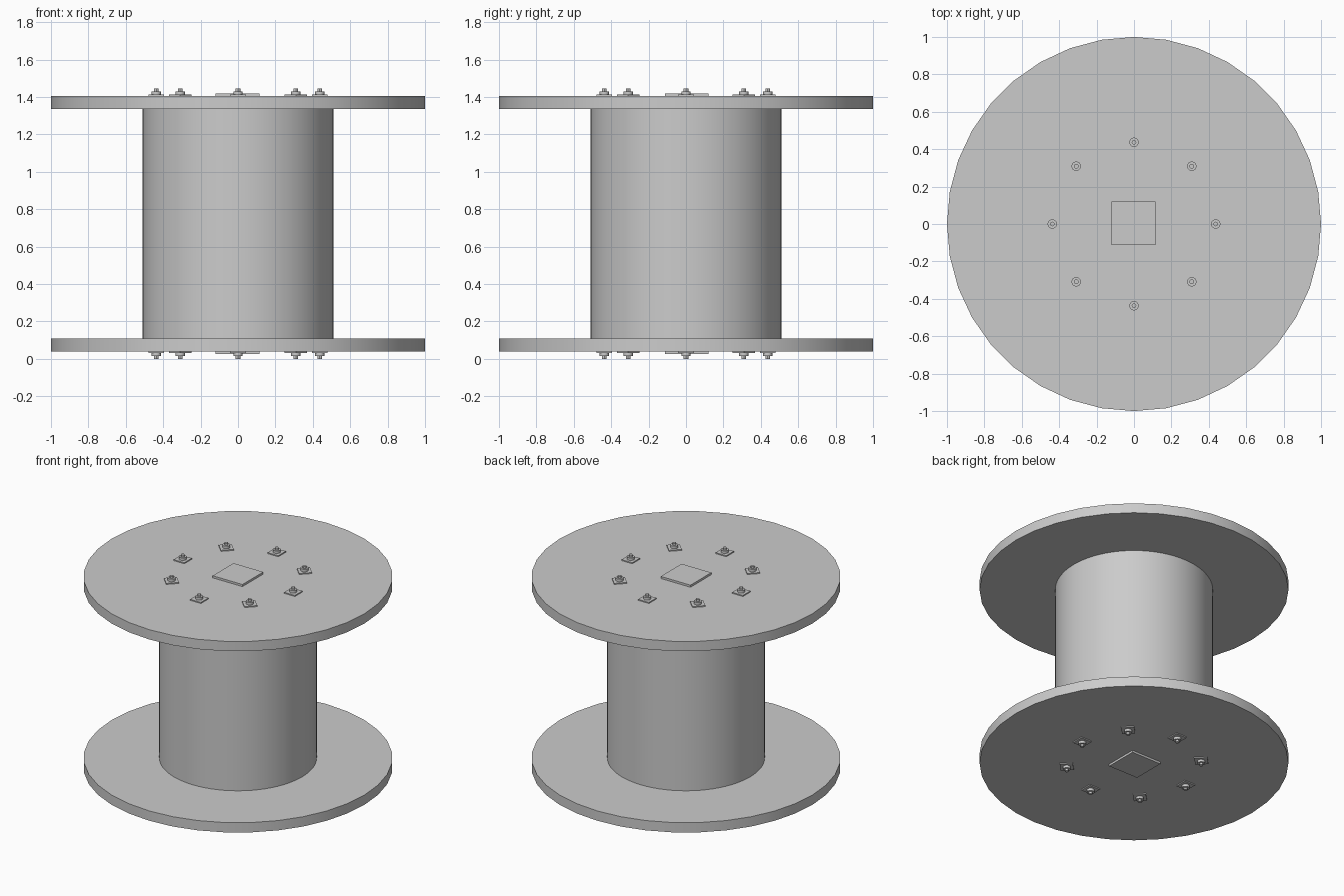
import bpy
import math

cube = bpy.data.objects.get("Cube")
if cube:
    bpy.data.objects.remove(cube, do_unlink=True)

GREY = (0.6, 0.6, 0.6, 1)
steel = bpy.data.materials.new("grey")
steel.use_nodes = True
steel.diffuse_color = GREY
steel.node_tree.nodes["Principled BSDF"].inputs["Base Color"].default_value = GREY

MIDDLE = 0.7225  # mirror plane between the two flanges


def finish(name):
    ob = bpy.context.object
    ob.name = name
    ob.data.materials.append(steel)
    return ob


def cylinder(name, radius, low, high, x=0, y=0, sides=36):
    bpy.ops.mesh.primitive_cylinder_add(vertices=sides, radius=radius, depth=high - low,
                                        location=(x, y, (low + high) / 2))
    ob = finish(name)
    bpy.ops.object.shade_smooth_by_angle(angle=math.radians(30))
    return ob


def plate(name, size, low, high, x=0, y=0, turn=0):
    bpy.ops.mesh.primitive_cube_add(size=1, location=(x, y, (low + high) / 2),
                                    rotation=(0, 0, turn))
    ob = finish(name)
    ob.scale = (size, size, high - low)
    return ob


def span(side, near, far):
    """Height range of a part, given as distances from the middle plane."""
    return sorted((MIDDLE + side * near, MIDDLE + side * far))


# Drum between the flanges
cylinder("drum", 0.51, *span(1, -0.6125, 0.6125), sides=72)

for end, side in (("top", 1), ("bottom", -1)):
    # Flange disc and square centre plate
    cylinder(end + "_flange", 1, *span(side, 0.6125, 0.6825))
    plate(end + "_centre_plate", 0.235, *span(side, 0.6825, 0.6975), x=-0.003, y=0.004)

    # Ring of bolts: square washer, nut and bolt tip
    for i in range(8):
        turn = i * math.tau / 8
        x, y = 0.437 * math.cos(turn), 0.437 * math.sin(turn)
        label = f"{end}_{{}}_{i + 1}"
        plate(label.format("washer"), 0.085, *span(side, 0.6825, 0.690), x, y, turn)
        cylinder(label.format("nut"), 0.025, *span(side, 0.690, 0.708), x, y, 16)
        cylinder(label.format("bolt"), 0.0125, *span(side, 0.708, 0.7225), x, y, 12)
